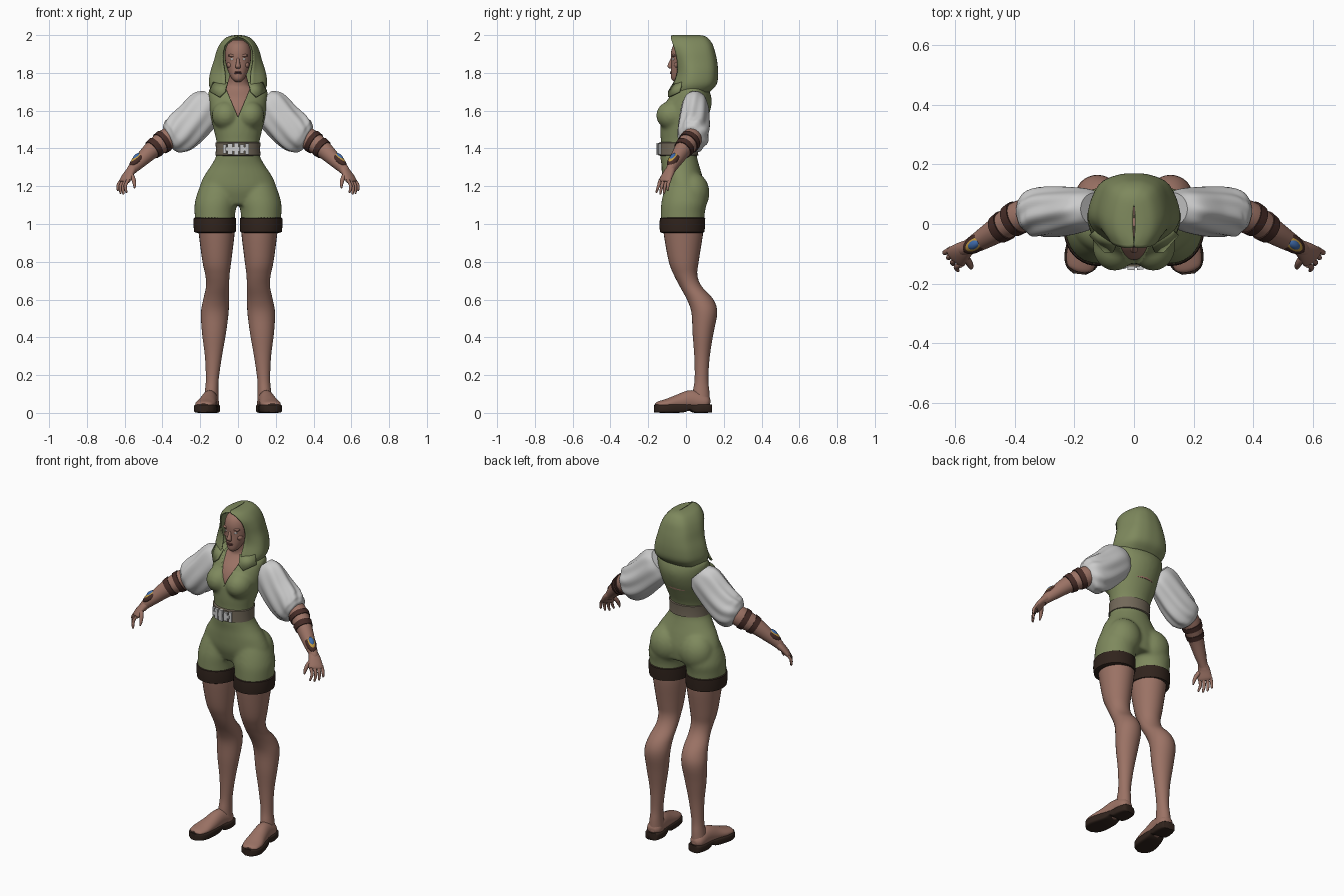
import bpy, bmesh
from math import sin, cos, pi, copysign, radians
from mathutils import Vector, Matrix


def material(name, rgb):
    m = bpy.data.materials.new(name)
    m.diffuse_color = (*rgb, 1)
    return m


GREEN = material("green_cloth", (0.21, 0.25, 0.11))
SKIN = material("skin", (0.33, 0.17, 0.13))
DARK = material("dark_leather", (0.03, 0.017, 0.012))
STRAP = material("strap_leather", (0.06, 0.025, 0.02))
BELT = material("belt_leather", (0.17, 0.14, 0.10))
LIPS = material("lips", (0.16, 0.06, 0.055))
GOLD = material("gold", (0.55, 0.33, 0.06))
BLUE = material("blue_gem", (0.05, 0.15, 0.42))


def spline(rows, k=4):
    """Catmull-Rom interpolation of rows of any length."""
    r = [Vector(x) for x in rows]
    p = [r[0] * 2 - r[1]] + r + [r[-1] * 2 - r[-2]]
    out = []
    for a, b, c, d in zip(p, p[1:], p[2:], p[3:]):
        for j in range(k):
            t = j / k
            out.append(0.5 * (2 * b + (c - a) * t + (2 * a - 5 * b + 4 * c - d) * t * t
                              + (3 * b - a - 3 * c + d) * t ** 3))
    return out + [r[-1]]


def frame(t):
    t = t.normalized()
    side = t.cross(Vector((0, 0, 1))).normalized()
    return side, side.cross(t), t


def loft(bm, rows, flat=True, power=2, n=28, k=4, ruffle=0):
    """Rows are x, y, z, radius a, radius b; flat rings are horizontal, others follow the path."""
    rows = spline(rows, k) if k > 1 else [Vector(r) for r in rows]
    cen = [Vector(r[:3]) for r in rows]
    rings = []
    for i, r in enumerate(rows):
        u = i / (len(rows) - 1)
        if flat:
            sx, sy = Vector((1, 0, 0)), Vector((0, 1, 0))
        else:
            sx, sy, _ = frame(cen[min(i + 1, len(cen) - 1)] - cen[max(i - 1, 0)])
        ring = []
        for j in range(n):
            th = 2 * pi * j / n
            c, s = [copysign(abs(v) ** (2 / power), v) for v in (cos(th), sin(th))]
            f = 1 + ruffle * sin(pi * u) * sin(8 * th + 7 * u)
            ring.append(bm.verts.new(cen[i] + f * (sx * c * max(r[3], .002) + sy * s * max(r[4], .002))))
        rings.append(ring)
    for p, q in zip(rings, rings[1:]):
        for j in range(n):
            bm.faces.new((p[j], p[(j + 1) % n], q[(j + 1) % n], q[j]))
    bm.faces.new(rings[0][::-1])
    bm.faces.new(rings[-1])


def ball(bm, c, r, rot=Matrix()):
    bmesh.ops.create_uvsphere(bm, u_segments=24, v_segments=14, radius=1,
                              matrix=Matrix.Translation(c) @ rot @ Matrix.Diagonal((*r, 1)))


def finish(bm, name, mat=None, mirror=False, solid=0):
    bmesh.ops.recalc_face_normals(bm, faces=bm.faces)
    me = bpy.data.meshes.new(name)
    bm.to_mesh(me)
    bm.free()
    me.shade_smooth()
    me.set_sharp_from_angle(angle=radians(50))
    if mat:
        me.materials.append(mat)
    ob = bpy.data.objects.new(name, me)
    bpy.context.collection.objects.link(ob)
    if solid:
        m = ob.modifiers.new("Solid", 'SOLIDIFY')
        m.thickness, m.offset = solid, 0
    if mirror:
        ob.modifiers.new("Mirror", 'MIRROR').use_mirror_merge = False
    return ob


def lofted(name, rows, mat=None, mirror=False, **kw):
    bm = bmesh.new()
    loft(bm, rows, **kw)
    return finish(bm, name, mat, mirror)


# Jumpsuit: torso, thighs, bust and seat fused into one skin
bm = bmesh.new()
loft(bm, [(0, 0, 1.10, .17, .095), (0, -.01, 1.18, .205, .112), (0, -.02, 1.25, .182, .108),
          (0, -.03, 1.31, .143, .10), (0, -.04, 1.365, .115, .097), (0, -.037, 1.43, .114, .096),
          (0, -.025, 1.50, .129, .112), (0, -.005, 1.58, .147, .127), (0, .015, 1.65, .155, .122),
          (0, .03, 1.71, .155, .092), (0, .035, 1.745, .11, .06)])
for s in (1, -1):
    loft(bm, [(s * .123, -.02, .99, .105, .115), (s * .122, -.017, 1.06, .108, .117),
              (s * .115, -.01, 1.12, .113, .12), (s * .10, -.01, 1.20, .10, .10),
              (s * .08, -.01, 1.26, .07, .08)])
    ball(bm, (s * .065, -.075, 1.575), (.074, .083, .077))
    ball(bm, (s * .10, .033, 1.165), (.10, .092, .11))
suit = finish(bm, "jumpsuit", GREEN)
m = suit.modifiers.new("Fuse", 'REMESH')
m.mode, m.voxel_size, m.use_smooth_shade = 'VOXEL', .009, True
m = suit.modifiers.new("Soften", 'SMOOTH')
m.factor, m.iterations = .5, 10

# V neckline cut, with the chest and neck behind it
bm = bmesh.new()
outline = [(0, 1.565), (.065, 1.72), (.065, 1.85), (-.065, 1.85), (-.065, 1.72)]
face = bm.faces.new([bm.verts.new((x, -.3, z)) for x, z in outline])
ext = bmesh.ops.extrude_face_region(bm, geom=[face])
bmesh.ops.translate(bm, vec=(0, .34, 0), verts=[v for v in ext["geom"] if isinstance(v, bmesh.types.BMVert)])
cutter = finish(bm, "neckline_cutter")
cutter.hide_render = True
cutter.hide_viewport = True
m = suit.modifiers.new("Neckline", 'BOOLEAN')
m.operation, m.object, m.solver = 'DIFFERENCE', cutter, 'EXACT'
lofted("chest", [(0, -.005, 1.54, .125, .112), (0, 0, 1.60, .13, .119), (0, .015, 1.66, .13, .108),
                 (0, .03, 1.71, .10, .075), (0, .022, 1.74, .06, .055), (0, .0, 1.80, .042, .045)], SKIN)

# Head and face
bm = bmesh.new()
loft(bm, [(0, -.05, 1.753, .014, .014), (0, -.04, 1.77, .033, .038), (0, -.02, 1.81, .053, .06),
          (0, -.005, 1.86, .067, .073), (0, 0, 1.91, .069, .079), (0, 0, 1.95, .056, .064),
          (0, 0, 1.975, .025, .03)])
loft(bm, [(0, -.068, 1.888, .006, .006), (0, -.08, 1.858, .009, .010), (0, -.085, 1.834, .014, .013),
          (0, -.078, 1.822, .010, .008)], n=14)
for s in (1, -1):
    ball(bm, (s * .03, -.062, 1.892), (.024, .014, .008))
    ball(bm, (s * .04, -.043, 1.842), (.02, .02, .018))
finish(bm, "head", SKIN)
bm = bmesh.new()
ball(bm, (.028, -.063, 1.873), (.013, .010, .008))
finish(bm, "eye", None, True)
bm = bmesh.new()
for z in (1.797, 1.804):
    ball(bm, (0, -.074, z), (.019, .011, .005))
finish(bm, "lips", LIPS)

# Hood: open arcs stacked upward (z, edge x, edge y, half width, widest y, back y)
bm = bmesh.new()
arcs = []
for z, fx, fy, w, ym, yb in spline([
        (1.695, .08, -.07, .13, .03, .115), (1.74, .066, -.065, .15, .04, .158),
        (1.80, .068, -.045, .143, .045, .166), (1.86, .078, -.045, .124, .045, .161),
        (1.91, .078, -.055, .11, .04, .15), (1.95, .066, -.068, .092, .03, .137),
        (1.98, .035, -.078, .066, .02, .115), (1.993, .004, -.078, .035, .01, .09),
        (1.997, 0, -.06, .003, .01, .06)]):
    half = [(fx, fy), (fx + (w - fx) * .8, fy + (ym - fy) * .45), (w, ym),
            (w * .78, ym + (yb - ym) * .7), (w * .4, ym + (yb - ym) * .95), (0, yb)]
    full = half + [(-x, y) for x, y in half[-2::-1]]
    arcs.append([bm.verts.new((x, y, z)) for x, y in spline(full)])
for p, q in zip(arcs, arcs[1:]):
    for j in range(len(p) - 1):
        bm.faces.new((p[j], p[j + 1], q[j + 1], q[j]))
finish(bm, "hood", GREEN, solid=.008)

# Collar flaps
bm = bmesh.new()
bm.faces.new([bm.verts.new(v) for v in
              [(.055, -.062, 1.75), (.068, -.092, 1.70), (.098, -.092, 1.672), (.148, -.035, 1.70), (.13, -.02, 1.75)]])
bmesh.ops.triangulate(bm, faces=bm.faces)
finish(bm, "collar_flap", GREEN, True, .01)

# Belt and buckle plates
lofted("belt", [(0, -.04, 1.36, .110, .095), (0, -.04, 1.364, .119, .105), (0, -.04, 1.397, .117, .104),
                (0, -.038, 1.43, .119, .105), (0, -.038, 1.434, .110, .095)], BELT, k=1, n=40)
bm = bmesh.new()
for x, w, h in ((-.068, .018, .05), (-.04, .026, .06), (-.009, .024, .066), (.02, .022, .05), (.046, .018, .06)):
    y = -.04 - .107 * (1 - (x / .12) ** 2) ** .5
    rot = Matrix.Rotation(x * 7, 4, 'Z')
    bmesh.ops.create_cube(bm, size=1, matrix=Matrix.Translation((x, y, 1.397)) @ rot @ Matrix.Diagonal((w, .016, h, 1)))
bmesh.ops.create_cube(bm, size=1, matrix=Matrix.Translation((-.01, -.142, 1.397)) @ Matrix.Diagonal((.11, .012, .02, 1)))
finish(bm, "buckle", None)

# Shorts cuffs, legs, feet and soles
lofted("shorts_cuff", [(.121, -.02, .953, .098, .108), (.122, -.02, .958, .110, .118), (.123, -.02, .995, .113, .121),
                       (.123, -.018, 1.03, .112, .12), (.123, -.018, 1.037, .10, .11)], DARK, True, k=1, n=40)
lofted("leg", [(.115, -.015, 1.0, .098, .106), (.113, -.014, .94, .094, .103), (.112, -.012, .80, .076, .079),
               (.109, -.002, .73, .064, .062), (.108, .025, .67, .061, .058), (.116, .075, .60, .068, .070),
               (.123, .097, .53, .073, .068), (.127, .09, .42, .063, .055), (.130, .085, .30, .045, .041),
               (.136, .082, .18, .034, .036), (.14, .08, .11, .036, .044), (.143, .08, .035, .042, .048)], SKIN, True)
lofted("foot", [(.14, .125, .05, .022, .02), (.143, .10, .055, .042, .042), (.15, .03, .065, .042, .055),
                (.16, -.04, .055, .048, .043), (.172, -.10, .048, .054, .027), (.18, -.145, .045, .044, .016),
                (.183, -.16, .043, .02, .008)], SKIN, True, flat=False)
lofted("sole", [(.141, .136, .023, .02, .022), (.142, .126, .023, .040, .022), (.144, .08, .023, .050, .023),
                (.148, .045, .023, .047, .022), (.153, .015, .030, .045, .015), (.158, -.02, .024, .052, .022),
                (.172, -.10, .023, .061, .023), (.18, -.145, .023, .050, .022), (.183, -.168, .023, .022, .02)],
       DARK, True, flat=False, power=5, n=32)

# Puffed sleeves
lofted("sleeve", [(.13, .05, 1.655, .055, .07), (.165, .048, 1.62, .070, .10), (.235, .043, 1.545, .080, .103),
                  (.295, .04, 1.49, .083, .105), (.335, .037, 1.465, .079, .097), (.36, .033, 1.452, .062, .077),
                  (.37, .031, 1.447, .045, .05)], None, True, flat=False, n=64, k=6, ruffle=.05)

# Forearm and straps wrapped round it
arm = spline([(.33, .045, 1.475, .05, .055), (.39, .022, 1.44, .053, .057), (.455, -.018, 1.392, .044, .047),
              (.515, -.055, 1.335, .034, .036), (.56, -.08, 1.29, .025, .027), (.575, -.09, 1.265, .026, .02)], 6)
lofted("forearm", arm, SKIN, True, flat=False, k=1)
for i in (6, 10):
    band = [arm[i + d] for d in (0, 1, 2)]
    lofted("arm_strap", [(*r[:3], r[3] + .005, r[4] + .005) for r in band], STRAP, True, flat=False, k=1)

# Jewelled bracer: leather plate, gold setting, blue gem
side, up, along = frame(Vector((.1, -.065, -.09)))
rot = Matrix((along, side, up)).transposed().to_4x4()
centre = Vector((.52, -.058, 1.33))
for name, mat, lift, size in (("bracer", STRAP, .018, (.062, .030, .020)), ("gem_setting", GOLD, .028, (.045, .021, .013)),
                              ("gem", BLUE, .033, (.027, .015, .013))):
    bm = bmesh.new()
    ball(bm, centre + up * lift, size, rot)
    finish(bm, name, mat, True)

# Hand: palm, four fingers and thumb
bm = bmesh.new()
loft(bm, [(.555, -.077, 1.295, .025, .024), (.577, -.093, 1.268, .034, .02), (.596, -.11, 1.235, .04, .017),
          (.602, -.116, 1.222, .034, .012)], flat=False)
spread = Vector((-.6, -.8, 0))
for o, length in ((-.031, .055), (-.011, .07), (.010, .074), (.031, .066)):
    base = Vector((.598, -.110, 1.236)) + spread * o
    mid = base + Vector((.017, -.010, -.5 * length))
    tip = base + Vector((.016, -.016, -length)) + spread * o * .2
    loft(bm, [(*base, .010, .010), (*mid, .009, .009), (*tip, .006, .006), (*(tip - Vector((0, 0, .006))), .002, .002)],
         n=10, k=3)
loft(bm, [(.572, -.105, 1.27, .013, .013), (.555, -.128, 1.24, .012, .012), (.548, -.143, 1.21, .009, .009),
          (.548, -.15, 1.188, .003, .003)], flat=False, n=10, k=3)
finish(bm, "hand", SKIN, True)
